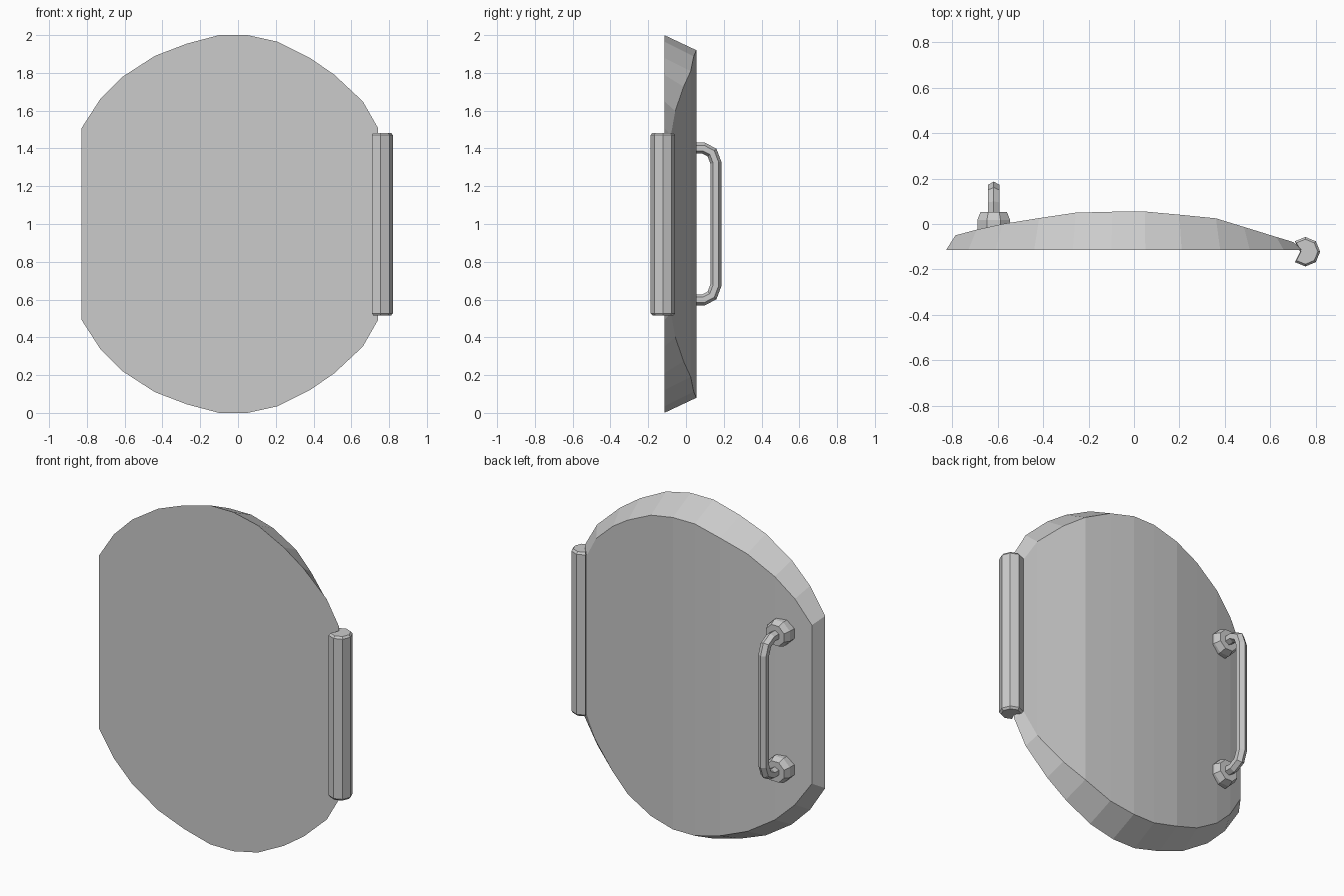
import bpy, bmesh
from math import cos, sin, pi
from mathutils import Vector

cube = bpy.data.objects.get("Cube")
if cube:
    bpy.data.objects.remove(cube, do_unlink=True)

grey = bpy.data.materials.new("light_grey")
grey.use_nodes = True
grey.diffuse_color = (0.6, 0.6, 0.6, 1)
grey.node_tree.nodes["Principled BSDF"].inputs["Base Color"].default_value = (0.6, 0.6, 0.6, 1)


def finish(name, bm):
    bmesh.ops.recalc_face_normals(bm, faces=bm.faces)
    mesh = bpy.data.meshes.new(name)
    bm.to_mesh(mesh)
    bm.free()
    mesh.materials.append(grey)
    obj = bpy.data.objects.new(name, mesh)
    bpy.context.collection.objects.link(obj)
    return obj


def loft(name, rings):
    """Bridge equal-length rings of points and cap both ends."""
    bm = bmesh.new()
    loops = [[bm.verts.new(p) for p in ring] for ring in rings]
    n = len(loops[0])
    for a, b in zip(loops, loops[1:]):
        for i in range(n):
            j = (i + 1) % n
            bm.faces.new((a[i], a[j], b[j], b[i]))
    bm.faces.new(loops[0])
    bm.faces.new(loops[-1])
    return finish(name, bm)


# Door panel: flat front, bowed back with a bevelled rim (x, half height, back y)
outline = [(-0.828, 0.508, -0.05), (-0.73, 0.66, -0.025), (-0.61, 0.78, 0.0),
           (-0.44, 0.89, 0.026), (-0.27, 0.955, 0.05), (-0.10, 1.0, 0.054),
           (0.05, 1.0, 0.055), (0.21, 0.965, 0.041), (0.38, 0.88, 0.025),
           (0.51, 0.79, -0.013), (0.66, 0.65, -0.057), (0.74, 0.51, -0.08)]
bm = bmesh.new()
rows = []
for x, h, y in outline:
    front = [bm.verts.new((x, -0.115, 1 + s * h)) for s in (1, -1)]
    back = [bm.verts.new((x * 0.95, y, 1 + s * h * 0.92)) for s in (1, -1)]
    rows.append((front[0], back[0], back[1], front[1]))
for a, b in zip(rows, rows[1:]):
    for i in range(4):
        j = (i + 1) % 4
        bm.faces.new((a[i], a[j], b[j], b[i]))
bm.faces.new(rows[0])
bm.faces.new(rows[-1])
finish("door_panel", bm)


# Hinge barrel: octagonal rod with chamfered ends, notched where the panel enters
def barrel_ring(z, r):
    ring = []
    for i in range(8):
        k = r * (0.35 if i == 4 else 1)
        ring.append((0.755 + k * cos(i * pi / 4), -0.122 + k * sin(i * pi / 4), z))
    return ring


loft("hinge_barrel", [barrel_ring(0.515, 0.055), barrel_ring(0.527, 0.065),
                      barrel_ring(1.471, 0.065), barrel_ring(1.483, 0.055)])

# Handle bar: hexagonal rod swept along a rounded bracket path (y, z)
HX = -0.618
half = [(-0.02, 1.402), (0.092, 1.402), (0.138, 1.378), (0.158, 1.325)]
path = [Vector(p) for p in half] + [Vector((y, 2 - z)) for y, z in reversed(half)]
rings = []
for i, p in enumerate(path):
    d_in = (p - path[max(i - 1, 0)]).normalized()
    d_out = (path[min(i + 1, len(path) - 1)] - p).normalized()
    t = (d_in + d_out).normalized()
    r = 0.029 / max(t.dot(d_out), t.dot(d_in))
    rings.append([(HX + 0.029 * sin(k * pi / 3),
                   p.x - t.y * r * cos(k * pi / 3),
                   p.y + t.x * r * cos(k * pi / 3)) for k in range(6)])
loft("handle_bar", rings)

# Handle mounts: octagonal bosses with a tapered cap
for name, z in (("upper_handle_mount", 1.402), ("lower_handle_mount", 0.598)):
    loft(name, [[(HX + r * cos((k + 0.5) * pi / 4), y, z + r * sin((k + 0.5) * pi / 4))
                 for k in range(8)]
                for r, y in ((0.078, -0.06), (0.078, 0.018), (0.063, 0.053))])
